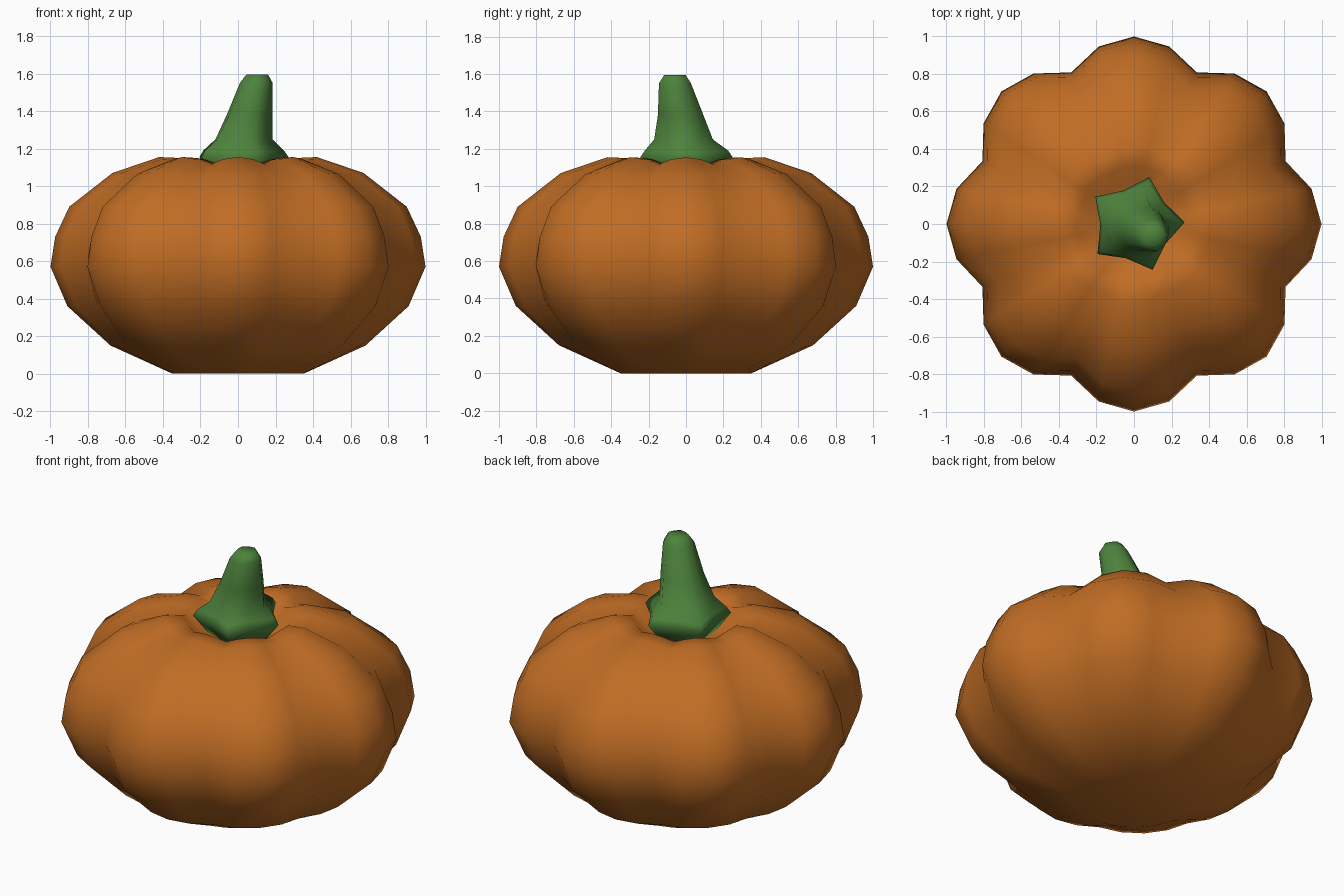
import bpy, bmesh
from math import sin, cos, pi, radians

cube = bpy.data.objects.get("Cube")
if cube:
    bpy.data.objects.remove(cube)


def material(name, rgb):
    mat = bpy.data.materials.new(name)
    mat.use_nodes = True
    mat.diffuse_color = (*rgb, 1)
    mat.node_tree.nodes["Principled BSDF"].inputs["Base Color"].default_value = (*rgb, 1)
    return mat


def loft(name, rings, mat):
    """Skin a stack of point rings, closing both ends with a fan."""
    bm = bmesh.new()
    loops = [[bm.verts.new(p) for p in ring] for ring in rings]
    n = len(loops[0])
    for a, b in zip(loops, loops[1:]):
        for i in range(n):
            j = (i + 1) % n
            bm.faces.new((a[i], a[j], b[j], b[i]))
    for loop in (loops[0], loops[-1]):
        cap = bm.faces.new(loop)
        bmesh.ops.poke(bm, faces=[cap])
    bmesh.ops.recalc_face_normals(bm, faces=bm.faces)
    mesh = bpy.data.meshes.new(name)
    bm.to_mesh(mesh)
    bm.free()
    obj = bpy.data.objects.new(name, mesh)
    bpy.context.collection.objects.link(obj)
    mesh.materials.append(mat)
    for poly in mesh.polygons:
        poly.use_smooth = True
    return obj


# Pumpkin body: ridge radius, height, groove depth, groove drop
LOBES, STEPS = 8, 4
body_profile = [
    (0.35, 0.0, 0.0, 0.0),
    (0.68, 0.15, 0.06, 0.0),
    (0.91, 0.36, 0.11, 0.0),
    (1.0, 0.57, 0.125, 0.0),
    (0.975, 0.73, 0.13, 0.0),
    (0.9, 0.89, 0.13, 0.0),
    (0.67, 1.07, 0.12, 0.02),
    (0.42, 1.155, 0.07, 0.04),
    (0.31, 1.15, 0.04, 0.03),
    (0.22, 1.05, 0.0, 0.0),
]
groove = [0, 0.28, 1, 0.28]     # ridge, flank, valley, flank


def body_ring(radius, z, depth, drop):
    ring = []
    for i in range(LOBES * STEPS):
        a = 2 * pi * i / (LOBES * STEPS)
        g = groove[i % STEPS]
        r = radius * (1 - depth * g)
        ring.append((r * cos(a), r * sin(a), z - drop * g))
    return ring


loft("pumpkin_body", [body_ring(*p) for p in body_profile],
     material("pumpkin orange", (0.53, 0.152, 0.018)))

# Stem: centre x, centre y, rib radius, valley radius, height
stem_profile = [
    (0.01, 0.0, 0.17, 0.14, 1.04),
    (0.01, 0.0, 0.26, 0.19, 1.155),
    (0.01, 0.0, 0.235, 0.175, 1.19),
    (0.02, -0.015, 0.165, 0.14, 1.25),
    (0.055, -0.03, 0.128, 0.115, 1.38),
    (0.095, -0.06, 0.09, 0.085, 1.55),
    (0.1, -0.06, 0.06, 0.055, 1.595),
]


def stem_ring(cx, cy, rib, valley, z):
    ring = []
    for i in range(10):
        a = radians(2) + 2 * pi * i / 10
        r = valley if i % 2 else rib
        ring.append((cx + r * cos(a), cy + r * sin(a), z))
    return ring


loft("pumpkin_stem", [stem_ring(*p) for p in stem_profile],
     material("stem green", (0.075, 0.225, 0.046)))
